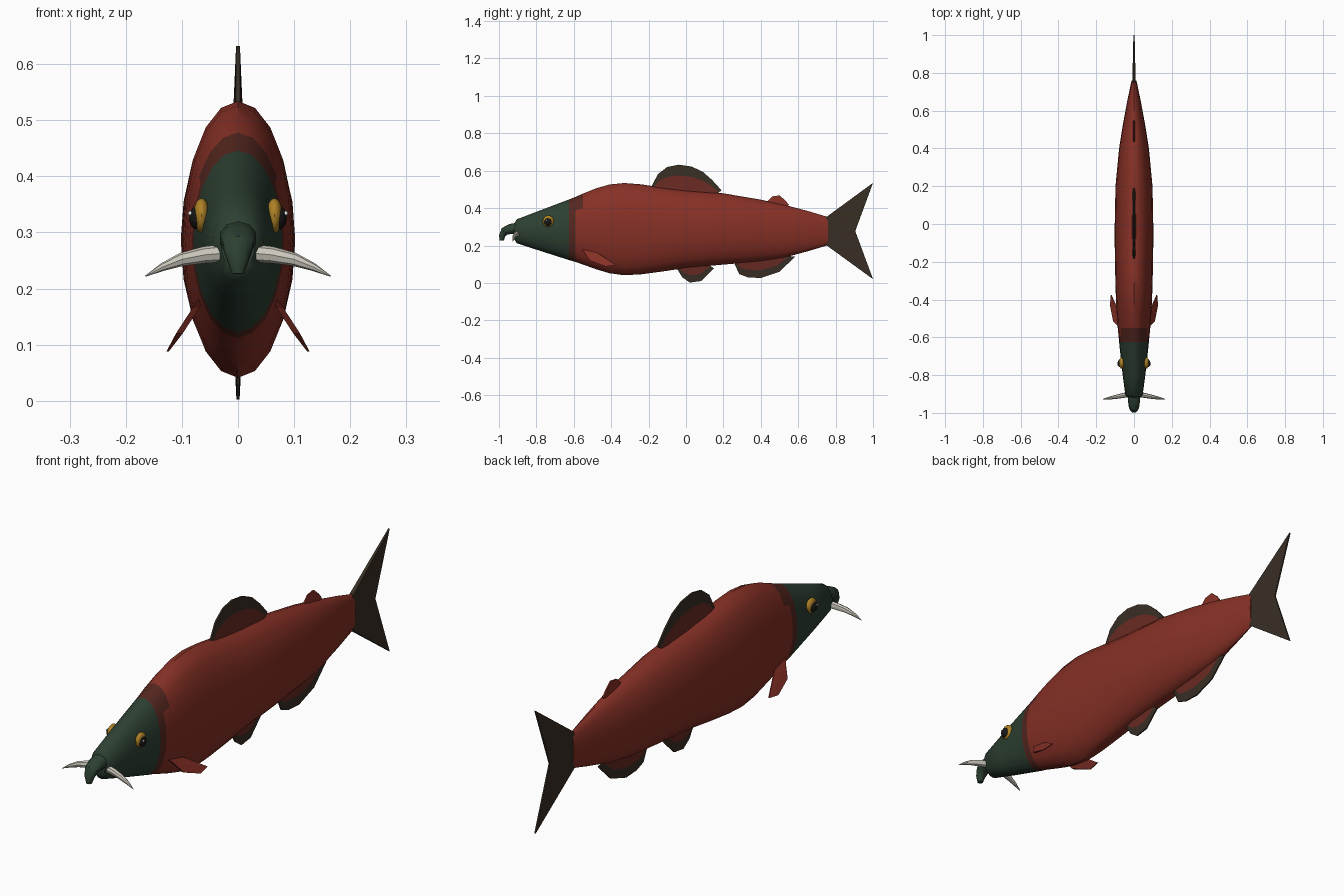
import bpy, bmesh, math
from mathutils import Vector

cube = bpy.data.objects.get("Cube")
if cube:
    bpy.data.objects.remove(cube)


def material(name, rgb):
    m = bpy.data.materials.new(name)
    m.use_nodes = True
    m.diffuse_color = (*rgb, 1)
    bsdf = next(n for n in m.node_tree.nodes if n.type == 'BSDF_PRINCIPLED')
    bsdf.inputs["Base Color"].default_value = (*rgb, 1)
    bsdf.inputs["Roughness"].default_value = 0.7
    return m


RED = material("body_red", (0.24, 0.03, 0.019))
GREEN = material("head_green", (0.026, 0.051, 0.032))
BAND = material("collar_brown", (0.09, 0.02, 0.014))
FIN_RED = material("fin_red", (0.14, 0.023, 0.016))
FIN_DARK = material("fin_dark", (0.04, 0.028, 0.018))
GOLD = material("eye_gold", (0.42, 0.22, 0.02))
BLACK = material("pupil_black", (0.008, 0.008, 0.008))
IVORY = material("tusk_ivory", (0.6, 0.57, 0.5))
WHITE = material("glint_white", (0.9, 0.9, 0.9))


def finish(bm, name, mats, smooth=True, rule=None):
    """Turn a bmesh into an object, colouring faces by an optional rule."""
    bmesh.ops.recalc_face_normals(bm, faces=bm.faces)
    if rule:
        for f in bm.faces:
            f.material_index = rule(f.calc_center_median())
    me = bpy.data.meshes.new(name)
    bm.to_mesh(me)
    bm.free()
    for m in mats:
        me.materials.append(m)
    ob = bpy.data.objects.new(name, me)
    bpy.context.collection.objects.link(ob)
    if smooth:
        bpy.ops.object.select_all(action='DESELECT')
        ob.select_set(True)
        bpy.context.view_layer.objects.active = ob
        bpy.ops.object.shade_smooth_by_angle(angle=math.radians(40))
    return ob


def loft(name, centres, radii, side, sides, mats, tangent=None, rule=None):
    """Skin elliptical rings along a path; radii are (along side axis, across it)."""
    bm = bmesh.new()
    pts = [Vector(c) for c in centres]
    side = Vector(side)
    rings = []
    for i, (p, (a, b)) in enumerate(zip(pts, radii)):
        t = Vector(tangent) if tangent else pts[min(i + 1, len(pts) - 1)] - pts[max(i - 1, 0)]
        up = t.cross(side).normalized()
        angles = [math.tau * k / sides for k in range(sides)]
        rings.append([bm.verts.new(p + side * a * math.sin(w) + up * b * math.cos(w))
                      for w in angles])
    for r, q in zip(rings, rings[1:]):
        for k in range(sides):
            n = (k + 1) % sides
            bm.faces.new((r[k], r[n], q[n], q[k]))
    bm.faces.new(rings[0])
    bm.faces.new(rings[-1])
    return finish(bm, name, mats, True, rule)


def fin(name, base, edge, thick, mats, split=0.62, place=lambda z: 0):
    """Tapered plate from a root line to an outer edge, given as (y, z) pairs."""
    bm = bmesh.new()
    rows = (0, split, 1)
    n = len(base)
    grid = []
    for s in (-1, 1):
        plate = []
        for t in rows:
            row = []
            for b, e in zip(base, edge):
                y, z = (b[k] + (e[k] - b[k]) * t for k in (0, 1))
                w = thick * (1 - 0.65 * t)
                row.append(bm.verts.new((place(z) + s * w, y, z)))
            plate.append(row)
        grid.append(plate)

    def add(vs, r):
        bm.faces.new(vs).material_index = min(r, len(mats) - 1)

    for r in (0, 1):
        for g in grid:
            for c in range(n - 1):
                add((g[r][c], g[r][c + 1], g[r + 1][c + 1], g[r + 1][c]), r)
        for c in (0, n - 1):
            add([grid[0][r][c], grid[0][r + 1][c], grid[1][r + 1][c], grid[1][r][c]], r)
    for r in (0, 2):
        for c in range(n - 1):
            add([grid[0][r][c], grid[0][r][c + 1], grid[1][r][c + 1], grid[1][r][c]], r)
    return finish(bm, name, mats, False)


def ball(name, loc, radii, mat):
    bm = bmesh.new()
    bmesh.ops.create_uvsphere(bm, u_segments=16, v_segments=10, radius=1)
    for v in bm.verts:
        v.co = Vector(loc) + Vector(a * b for a, b in zip(v.co, radii))
    return finish(bm, name, [mat])


# Body: stations of y, top, bottom, half width
stations = [(-.92, .315, .235, .03), (-.905, .34, .213, .046), (-.8, .38, .178, .06),
            (-.7, .418, .146, .071), (-.625, .446, .122, .079), (-.59, .46, .112, .082),
            (-.55, .478, .098, .086), (-.48, .506, .073, .091), (-.41, .526, .052, .095),
            (-.33, .534, .041, .098), (-.24, .527, .046, .1), (-.12, .509, .062, .102),
            (0, .495, .08, .102), (.2, .479, .098, .098), (.4, .445, .115, .079),
            (.52, .419, .134, .06), (.65, .385, .169, .036), (.76, .352, .202, .013)]


def body_colour(c):
    if c.y < -.625:
        return 1
    # The collar reaches further back along the top
    return 2 if c.y < -.59 or (c.y < -.55 and c.z > .4) else 0


loft("body", [(0, y, (t + b) / 2) for y, t, b, w in stations],
     [(w, (t - b) / 2) for y, t, b, w in stations],
     (1, 0, 0), 20, [RED, GREEN, BAND], (0, 1, 0), body_colour)

# Hooked snout
loft("hooked_snout",
     [(0, -.89, .29), (0, -.94, .288), (0, -.97, .276), (0, -.984, .25), (0, -.985, .226)],
     [(.035, .034), (.033, .027), (.028, .023), (.02, .016), (.011, .012)],
     (1, 0, 0), 10, [GREEN])

# Median fins
fin("dorsal_fin",
    [(-.17, .49), (-.13, .49), (-.08, .485), (-.02, .48), (.04, .475), (.09, .47), (.13, .47), (.15, .465)],
    [(-.185, .515), (-.15, .582), (-.1, .62), (-.04, .632), (.03, .622), (.09, .594), (.14, .55), (.19, .495)],
    .01, [FIN_RED, FIN_DARK])
fin("adipose_fin",
    [(.43, .42), (.46, .41), (.49, .405), (.51, .4), (.53, .4)],
    [(.43, .432), (.46, .462), (.5, .468), (.53, .442), (.55, .418)],
    .008, [RED])
fin("pelvic_fin",
    [(-.04, .1), (-.01, .1), (.03, .105), (.07, .11), (.1, .11)],
    [(-.05, .08), (-.02, .03), (.02, .002), (.08, .01), (.15, .078)],
    .008, [FIN_RED, FIN_DARK])
fin("anal_fin",
    [(.28, .125), (.31, .13), (.36, .135), (.41, .14), (.46, .145), (.5, .15)],
    [(.26, .1), (.285, .047), (.33, .03), (.4, .026), (.5, .06), (.583, .14)],
    .008, [FIN_RED, FIN_DARK])
fin("tail_fin",
    [(.75, .352), (.75, .278), (.75, .202)],
    [(1, .535), (.905, .277), (1, .02)],
    .009, [FIN_DARK])

# Paired parts
for s, label in ((1, "left"), (-1, "right")):
    fin(label + "_pectoral_fin",
        [(-.56, .18), (-.545, .165), (-.515, .12)],
        [(-.475, .162), (-.375, .095), (-.43, .088)],
        .006, [RED], place=lambda z: s * (.072 + (.17 - z) * .65))
    loft(label + "_tusk",
         [(s * .015, -.9, .264), (s * .06, -.908, .26), (s * .1, -.916, .252),
          (s * .135, -.922, .238), (s * .165, -.927, .222)],
         [(.015, .016), (.013, .015), (.011, .012), (.007, .007), (.001, .001)],
         (0, 1, 0), 8, [IVORY])
    ball(label + "_eye", (s * .065, -.736, .33), (.015, .03, .031), GOLD)
    ball(label + "_pupil", (s * .073, -.738, .326), (.014, .021, .021), BLACK)
    ball(label + "_eye_glint", (s * .085, -.746, .334), (.004, .004, .004), WHITE)
